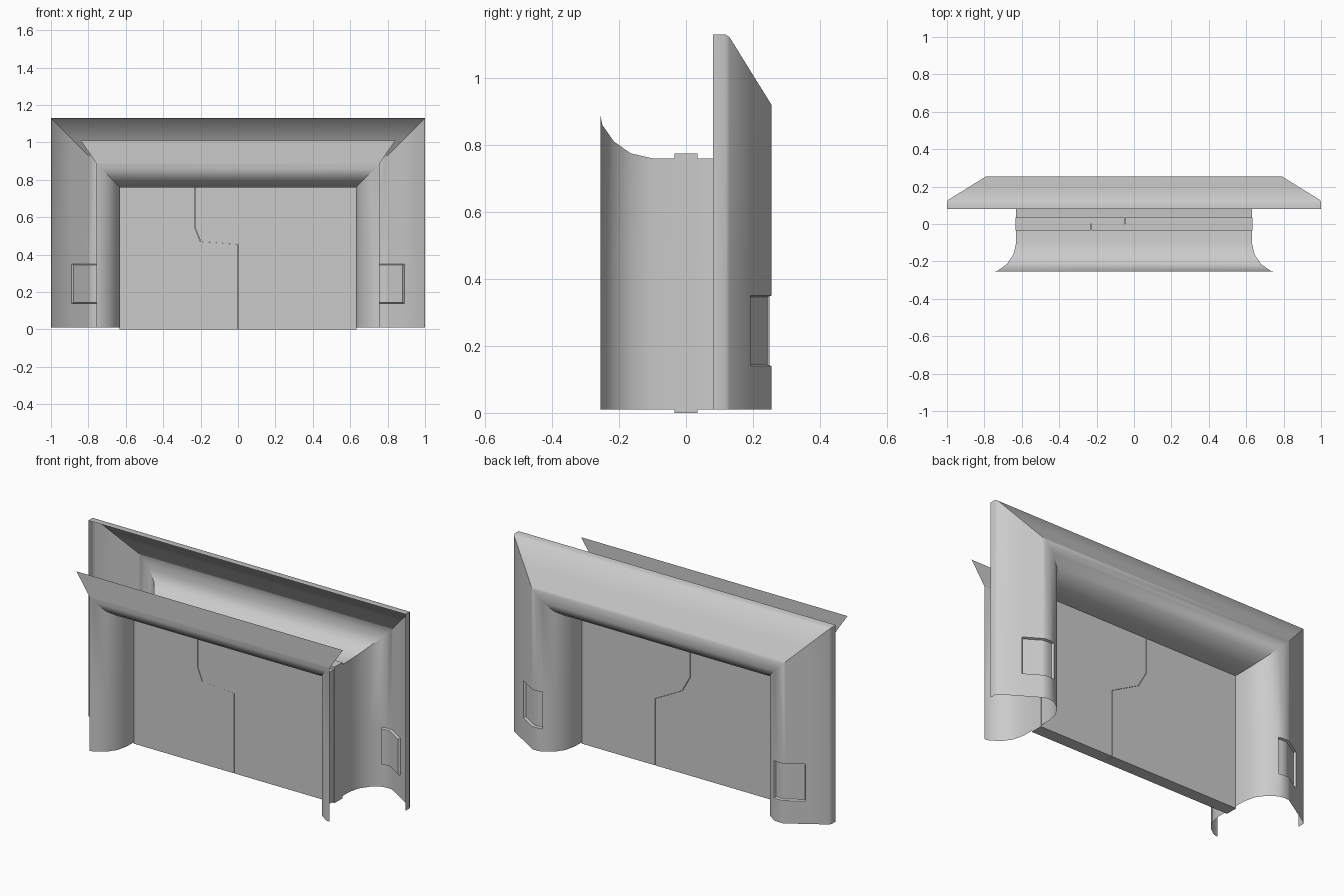
import bpy, bmesh, math

if "Cube" in bpy.data.objects:
    bpy.data.objects.remove(bpy.data.objects["Cube"])

HALF_W, TOP, BASE = 0.63, 0.76, 0.01      # opening half width, opening top, frame foot


def finish(name, bm, smooth=False):
    mesh = bpy.data.meshes.new(name)
    bm.to_mesh(mesh)
    bm.free()
    ob = bpy.data.objects.new(name, mesh)
    bpy.context.collection.objects.link(ob)
    if smooth:
        bpy.ops.object.select_all(action='DESELECT')
        bpy.context.view_layer.objects.active = ob
        ob.select_set(True)
        bpy.ops.object.shade_smooth_by_angle(angle=math.radians(35))
    return ob


def prism(name, outline, y0, y1):
    bm = bmesh.new()
    face = bm.faces.new([bm.verts.new((x, y0, z)) for x, z in outline])
    ext = bmesh.ops.extrude_face_region(bm, geom=[face])['geom']
    bmesh.ops.translate(bm, vec=(0, y1 - y0, 0),
                        verts=[v for v in ext if isinstance(v, bmesh.types.BMVert)])
    bmesh.ops.recalc_face_normals(bm, faces=bm.faces)
    return finish(name, bm)


# Frame cross-section: (distance out from the opening, y), back rim to front flare
flare = [(0, 0.10), (0.015, 0.165), (0.05, 0.215), (0.10, 0.25), (0.127, 0.255)]
profile = [(0.37, 0.08), (0.37, 0.118), (0.362, 0.13), (0.26, 0.193), (0.172, 0.248), (0.16, 0.255)]
profile += flare[::-1] + [(d, -y) for d, y in flare]

# Frame shell swept up one leg, over the mitred top and down the other leg
stations = [(-1, BASE), (-1, 0.14), (-1, 0.35), (-1, None),
            (1, None), (1, 0.35), (1, 0.14), (1, BASE)]
bm = bmesh.new()
rings = [[bm.verts.new((s * (HALF_W + d), y, TOP + d if z is None else z)) for d, y in profile]
         for s, z in stations]
for a, b in zip(rings, rings[1:]):
    for i in range(len(profile) - 1):
        bm.faces.new((a[i], a[i + 1], b[i + 1], b[i]))
bm.normal_update()
# Make the back face outward
if max(bm.faces, key=lambda f: f.calc_center_median().y).normal.y < 0:
    bmesh.ops.reverse_faces(bm, faces=bm.faces)
    bm.normal_update()
# Recessed panels wrapping the back ridge of each leg
for s in (-1, 1):
    cell = []
    for f in bm.faces:
        c = f.calc_center_median()
        if c.x * s > 0.74 and abs(c.x) < 0.89 and c.y > 0.19 and 0.2 < c.z < 0.3:
            cell.append(f)
    bmesh.ops.inset_region(bm, faces=cell, thickness=0.004, depth=-0.012, use_even_offset=True)
finish("door_frame", bm, smooth=True)

# Flat upright sheet above the front flare
bm = bmesh.new()
bm.faces.new([bm.verts.new((x, -0.255, z)) for x, z in
              ((-0.757, 0.887), (0.757, 0.887), (0.84, 1.01), (-0.84, 1.01))])
finish("front_header_sheet", bm)

# Two interlocking door leaves, each with a stepped front and back layer
DOOR_W, DOOR_TOP, GAP = 0.634, 0.775, 0.003
seams = {
    "front": ([(0, 0), (0, 0.455), (-0.2, 0.47), (-0.23, 0.545), (-0.23, DOOR_TOP)], -0.035, 0),
    "back": ([(0.17, 0), (0.17, 0.38), (0, 0.47), (-0.05, 0.56), (-0.05, DOOR_TOP)], 0, 0.035),
}
for layer, (seam, y0, y1) in seams.items():
    for side, s in (("left", -1), ("right", 1)):
        edge = [(x + s * GAP / 2, z) for x, z in seam]
        prism(f"{side}_door_{layer}", edge + [(s * DOOR_W, DOOR_TOP), (s * DOOR_W, 0)], y0, y1)
